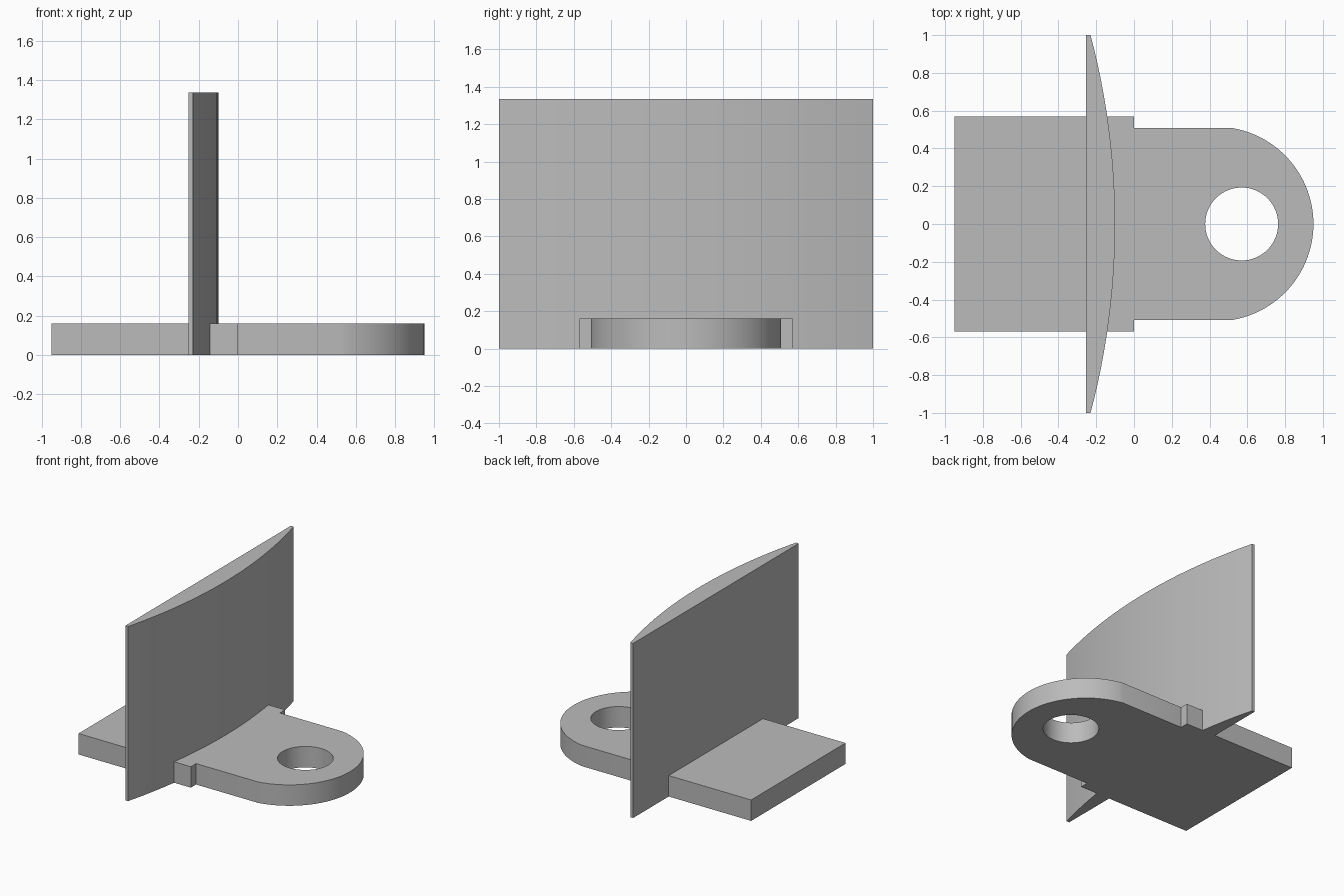
import bpy
import bmesh
import math

cube = bpy.data.objects.get("Cube")
if cube:
    bpy.data.objects.remove(cube)

grey = bpy.data.materials.new("plain_grey")
grey.use_nodes = True
grey.diffuse_color = (0.5, 0.5, 0.5, 1)
grey.node_tree.nodes["Principled BSDF"].inputs["Base Color"].default_value = (0.5, 0.5, 0.5, 1)


def arc(cx, radius, half_angle, steps):
    """Points bulging towards +x, from -y to +y."""
    angles = [half_angle * (2 * i / steps - 1) for i in range(steps + 1)]
    return [(cx + radius * math.cos(a), radius * math.sin(a)) for a in angles]


def extrude(name, outline, bottom, top):
    """Solid prism from a counter-clockwise outline."""
    bm = bmesh.new()
    face = bm.faces.new([bm.verts.new((x, y, bottom)) for x, y in outline])
    grown = bmesh.ops.extrude_face_region(bm, geom=[face])["geom"]
    verts = [v for v in grown if isinstance(v, bmesh.types.BMVert)]
    bmesh.ops.translate(bm, vec=(0, 0, top - bottom), verts=verts)
    bmesh.ops.recalc_face_normals(bm, faces=bm.faces)
    mesh = bpy.data.meshes.new(name)
    bm.to_mesh(mesh)
    bm.free()
    mesh.materials.append(grey)
    obj = bpy.data.objects.new(name, mesh)
    bpy.context.collection.objects.link(obj)
    return obj


def combine(target, other, operation):
    bpy.context.view_layer.objects.active = target
    mod = target.modifiers.new(operation.lower(), "BOOLEAN")
    mod.operation = operation
    mod.solver = "EXACT"
    mod.object = other
    bpy.ops.object.modifier_apply(modifier=mod.name)
    bpy.data.objects.remove(other)


# Base plate: wide rear slab, stepped in to a rounded tongue
radius, tip = 0.515, 0.95
tongue = arc(tip - radius, radius, math.asin(0.507 / radius), 48)
outline = [(-0.95, -0.57), (0, -0.57), (0, -0.507)] + tongue
outline += [(0, 0.507), (0, 0.57), (-0.95, 0.57)]
bracket = extrude("bracket", outline, 0, 0.16)

# Round hole through the tongue
hole = extrude("hole_cutter", arc(0.57, 0.193, math.pi, 64)[:-1], -0.1, 0.3)
combine(bracket, hole, "DIFFERENCE")

# Upright wall: flat back, gently bowed front
sagitta = 0.13
bow = (1 + sagitta ** 2) / (2 * sagitta)
front = arc(-0.10 - bow, bow, math.asin(1 / bow), 24)
wall = extrude("bowed_wall", [(-0.253, -1)] + front + [(-0.253, 1)], 0, 1.335)
combine(bracket, wall, "UNION")

# Smooth curved sides, crisp edges
bpy.ops.object.select_all(action="DESELECT")
bracket.select_set(True)
bpy.context.view_layer.objects.active = bracket
bpy.ops.object.shade_smooth_by_angle(angle=math.radians(20))
